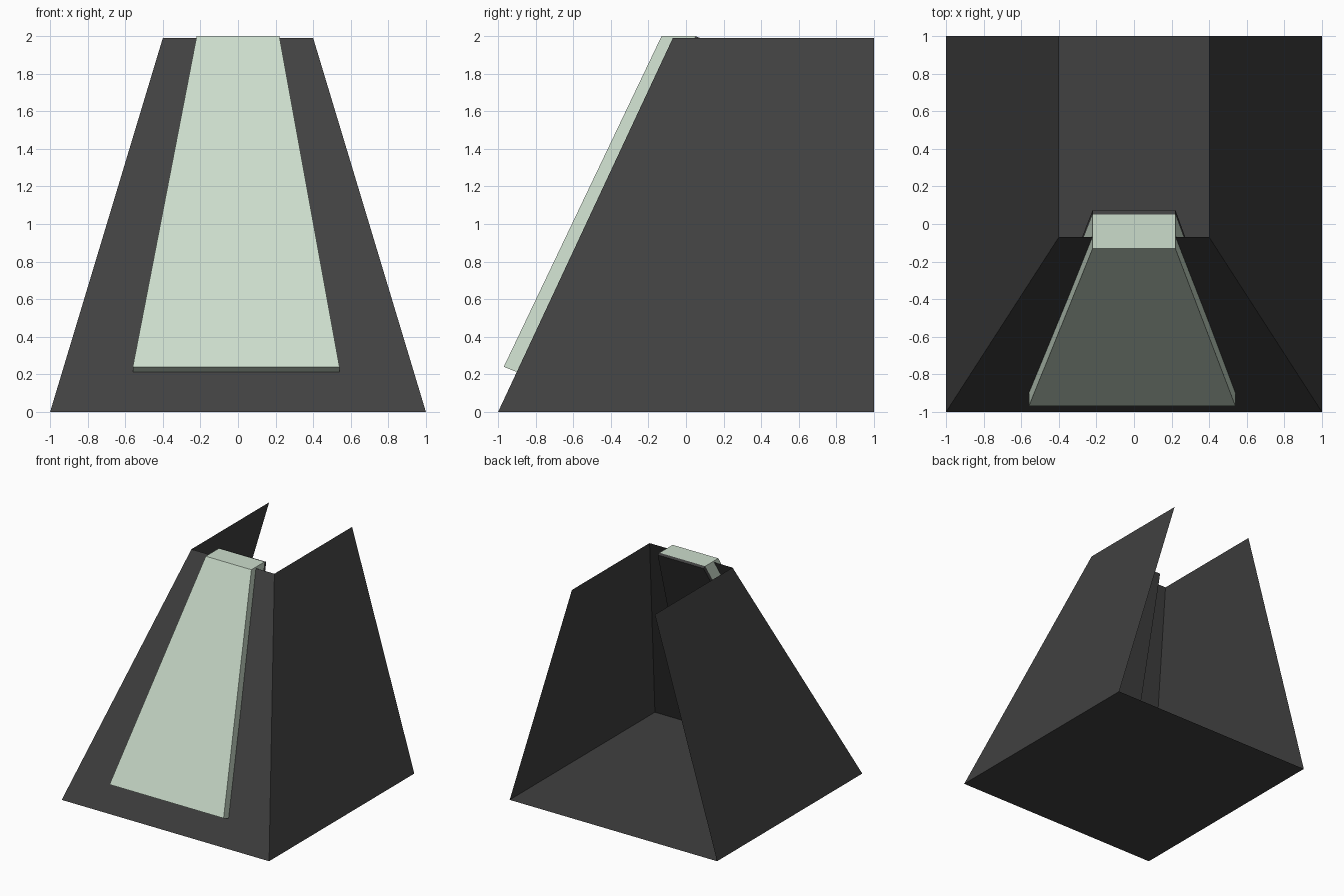
import bpy

if "Cube" in bpy.data.objects:
    bpy.data.objects.remove(bpy.data.objects["Cube"])


def material(name, rgb):
    m = bpy.data.materials.new(name)
    m.diffuse_color = (*rgb, 1)
    m.use_nodes = True
    m.node_tree.nodes["Principled BSDF"].inputs["Base Color"].default_value = m.diffuse_color
    return m


charcoal = material("charcoal", (0.052, 0.052, 0.052))
pale_green = material("pale green", (0.60, 0.72, 0.60))


def build(name, verts, faces, mat):
    me = bpy.data.meshes.new(name)
    me.from_pydata(verts, [], faces)
    me.materials.append(mat)
    ob = bpy.data.objects.new(name, me)
    bpy.context.collection.objects.link(ob)
    return ob


# Open shell: floor, two leaning side walls and a sloped front; top and back stay open
TOP = 1.99
shell = [(-1, -1, 0), (1, -1, 0), (1, 1, 0), (-1, 1, 0),
         (-0.4, -0.07, TOP), (0.4, -0.07, TOP), (0.4, 1, TOP), (-0.4, 1, TOP)]
build("shell", shell,
      [(3, 2, 1, 0), (0, 1, 5, 4), (1, 2, 6, 5), (3, 0, 4, 7)], charcoal)


def sloped_slab(name, near, far, mat):
    """Tapered slab; near and far are (bottom y, bottom z, top y, top z) lines."""
    v = []
    for yb, zb, yt, zt in (near, far):
        v += [(-0.56, yb, zb), (0.54, yb, zb), (0.22, yt, zt), (-0.22, yt, zt)]
    sides = [(i, i + 4, (i + 1) % 4 + 4, (i + 1) % 4) for i in range(4)]
    return build(name, v, [(0, 1, 2, 3), (7, 6, 5, 4)] + sides, mat)


# Pale panel passing through the front wall, with a dark backing inside
sloped_slab("front_panel", (-0.97, 0.24, -0.13, 2.0), (-0.82, 0.18, 0.05, 2.0), pale_green)
sloped_slab("panel_backing", (-0.82, 0.18, 0.05, 2.0), (-0.80, 0.175, 0.075, 1.99), charcoal)
